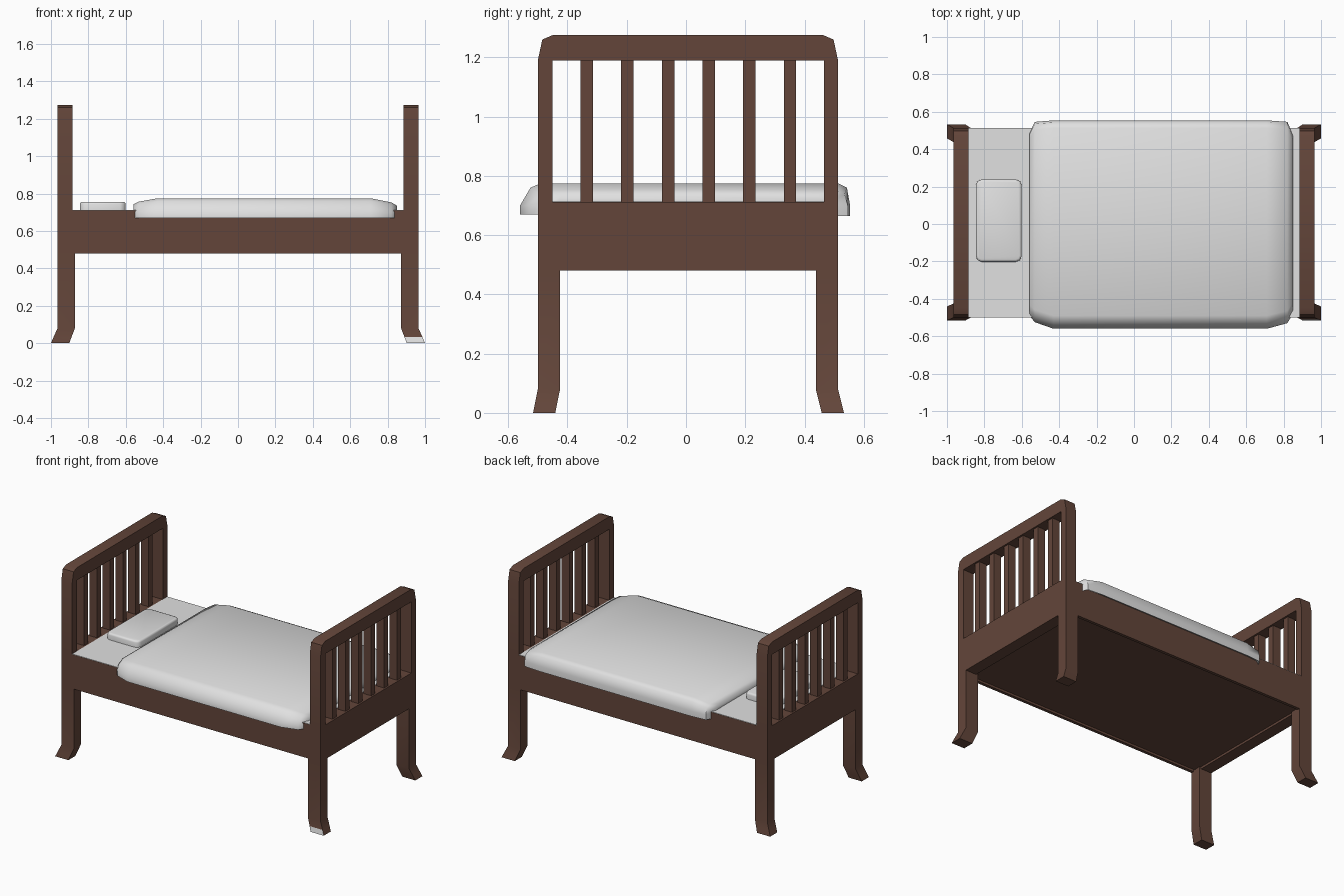
import bpy, bmesh, math

if "Cube" in bpy.data.objects:
    bpy.data.objects.remove(bpy.data.objects["Cube"])


def mat(name, c):
    m = bpy.data.materials.new(name)
    m.diffuse_color = (*c, 1)
    m.use_nodes = True
    m.node_tree.nodes["Principled BSDF"].inputs["Base Color"].default_value = m.diffuse_color
    return m


WOOD = mat("brown wood", (0.125, 0.06, 0.042))
CLOTH = mat("pale linen", (0.75, 0.75, 0.75))


def finish(bm, name, m, angle=35):
    bmesh.ops.recalc_face_normals(bm, faces=bm.faces)
    me = bpy.data.meshes.new(name)
    bm.to_mesh(me)
    bm.free()
    ob = bpy.data.objects.new(name, me)
    bpy.context.collection.objects.link(ob)
    me.materials.append(m)
    bpy.ops.object.select_all(action='DESELECT')
    ob.select_set(True)
    bpy.context.view_layer.objects.active = ob
    bpy.ops.object.shade_smooth_by_angle(angle=math.radians(angle))
    return ob


def loft(name, rings, m, angle=35):
    """Skin a list of equal-length closed rings and cap both ends."""
    bm = bmesh.new()
    vs = [[bm.verts.new(p) for p in r] for r in rings]
    n = len(rings[0])
    for a, b in zip(vs, vs[1:]):
        for i in range(n):
            j = (i + 1) % n
            bm.faces.new((a[i], a[j], b[j], b[i]))
    bm.faces.new(vs[0])
    bm.faces.new(vs[-1])
    return finish(bm, name, m, angle)


def rect(x0, x1, y0, y1, z):
    return [(x0, y0, z), (x1, y0, z), (x1, y1, z), (x0, y1, z)]


def box(name, x0, x1, y0, y1, z0, z1, m):
    return loft(name, [rect(x0, x1, y0, y1, z0), rect(x0, x1, y0, y1, z1)], m)


# side and end rails around a slightly recessed bottom board
Y0, Y1 = -0.50, 0.513
for nm, a, b in (("front_rail", Y0, Y0 + 0.02), ("back_rail", Y1 - 0.02, Y1)):
    box(nm, -0.965, 0.965, a, b, 0.48, 0.71, WOOD)
for nm, s in (("head_rail", -1), ("foot_rail", 1)):
    x0, x1 = sorted((s * 0.965, s * 0.885))
    box(nm, x0, x1, Y0, Y1, 0.48, 0.711, WOOD)
box("bottom_board", -0.94, 0.94, Y0 + 0.01, Y1 - 0.01, 0.495, 0.52, WOOD)

# sheet covering the mattress
box("sheet", -0.885, 0.885, Y0 + 0.001, Y1 - 0.001, 0.66, 0.713, CLOTH)

# arched ends with slats
arch = [(Y0, 0.70), (Y0, 1.19), (-0.485, 1.26), (-0.45, 1.275),
        (0.463, 1.275), (0.498, 1.26), (Y1, 1.19), (Y1, 0.70),
        (0.465, 0.70), (0.465, 1.19), (-0.45, 1.19), (-0.45, 0.70)]
for nm, s in (("headboard", -1), ("footboard", 1)):
    loft(nm + "_arch", [[(s * x, y, z) for y, z in arch]
                        for x in (0.885, 0.965)], WOOD)
    for i in range(6):
        y = -0.335 + i * 0.1372
        x0, x1 = sorted((s * 0.897, s * 0.953))
        box(f"{nm}_slat_{i + 1}", x0, x1, y - 0.021, y + 0.021, 0.70, 1.20, WOOD)

# legs with feet turned outwards; one foot has a pale tip
for sx, nx in ((-1, "head"), (1, "foot")):
    for ny, ya, yb, d in (("front", Y0, -0.425, -0.016), ("back", 0.438, Y1, 0.02)):
        rings = []
        for z, t in ((0, 1), (0.033, 0.6), (0.08, 0), (0.49, 0)):
            x0, x1 = sorted((sx * (0.965 + 0.035 * t), sx * (0.872 + 0.03 * t)))
            rings.append(rect(x0, x1, ya + d * t, yb + d * t, z))
        leg = loft(f"{ny}_{nx}_leg", rings, WOOD, 40)
        if sx > 0 and ny == "front":
            leg.data.materials.append(CLOTH)
            for p in leg.data.polygons:
                if 0.005 < p.center.z < 0.03 and p.normal.y < -0.7:
                    p.material_index = 1

# blanket draped over the sides: cross-section scaled along the length
section = [(-.56, .67), (-.56, .70), (-.525, .76), (-.49, .775),
           (.515, .775), (.545, .76), (.556, .70), (.556, .665),
           (.516, .69), (.516, .711), (-.503, .711), (-.525, .67)]
stations = [(-.56, .49, .49, .032), (-.53, .525, .55, .018), (-.43, .56, .558, 0),
            (.71, .56, .558, 0), (.82, .53, .55, .022), (.85, .48, .48, .04)]
rings = []
for x, lo, hi, drop in stations:
    rings.append([(x, y * (lo if y < 0 else hi) / 0.56,
                   z - drop if z > 0.72 else z) for y, z in section])
loft("blanket", rings, CLOTH, 55)

# pillow
bm = bmesh.new()
bmesh.ops.create_cube(bm, size=1)
for v in bm.verts:
    v.co = (v.co.x * 0.245 - 0.723, v.co.y * 0.44 + 0.018, v.co.z * 0.05 + 0.731)
upright = [e for e in bm.edges
           if abs(e.verts[0].co.z - e.verts[1].co.z) > 0.01]
bmesh.ops.bevel(bm, geom=upright, offset=0.03, segments=2, profile=0.5, affect='EDGES')
rim = [e for e in bm.edges if all(v.co.z > 0.74 for v in e.verts)]
bmesh.ops.bevel(bm, geom=rim, offset=0.012, segments=2, profile=0.5, affect='EDGES')
finish(bm, "pillow", CLOTH, 50)
